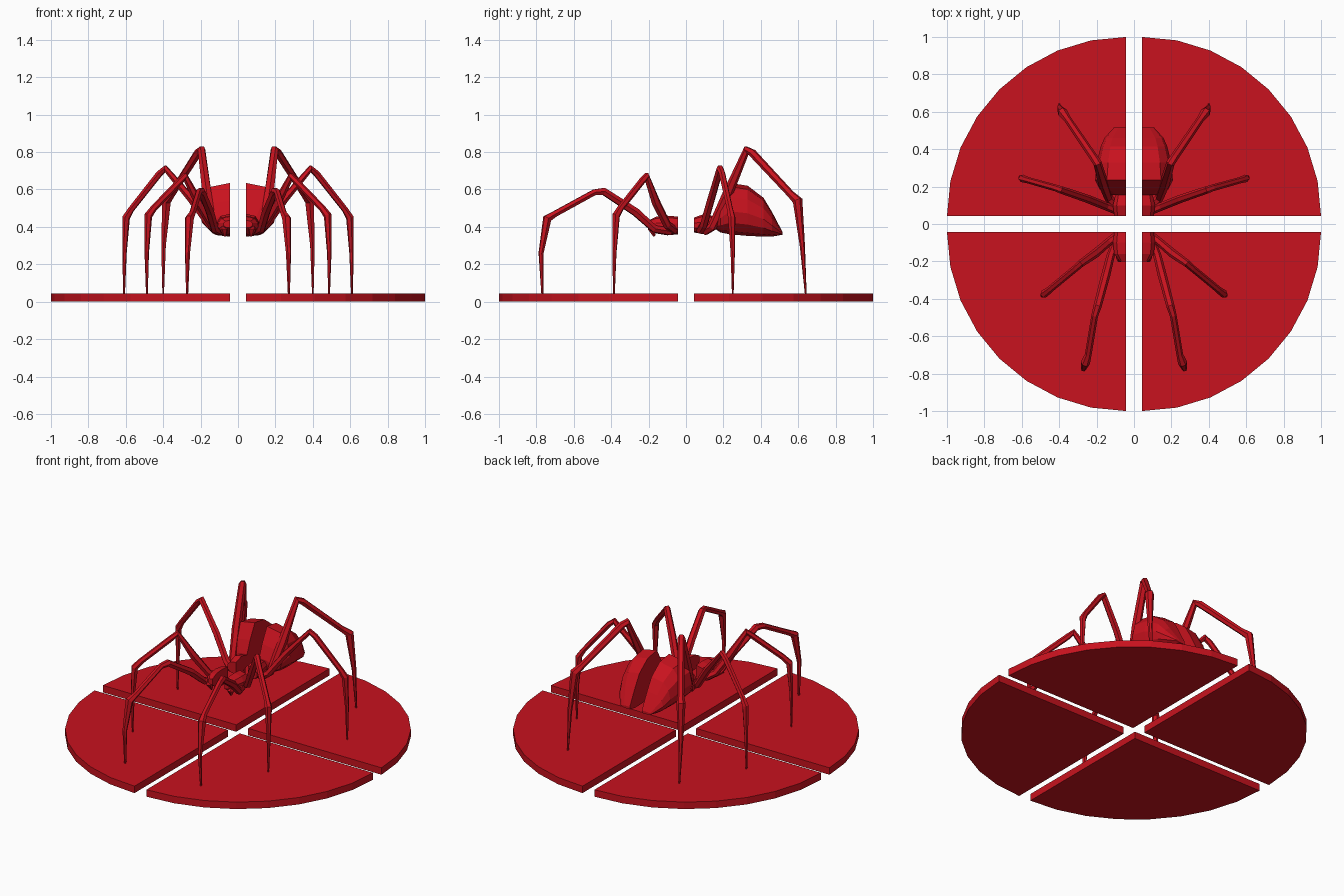
import bpy, bmesh
from math import sin, cos, pi
from mathutils import Vector

GAP = 0.043   # every quarter is shifted outwards by this much
red = bpy.data.materials.new("red")
red.diffuse_color = (0.58, 0.006, 0.013, 1)


def finish(name, bm):
    bmesh.ops.recalc_face_normals(bm, faces=bm.faces)
    me = bpy.data.meshes.new(name)
    bm.to_mesh(me)
    bm.free()
    ob = bpy.data.objects.new(name, me)
    bpy.context.collection.objects.link(ob)
    me.materials.append(red)
    m = ob.modifiers.new("mirror", 'MIRROR')
    m.use_axis = (True, False, False)
    m.use_mirror_merge = False
    return ob


def loft(name, rings):
    bm = bmesh.new()
    vs = [[bm.verts.new(p) for p in r] for r in rings]
    n = len(vs[0])
    for a, b in zip(vs, vs[1:]):
        for i in range(n):
            j = (i + 1) % n
            bm.faces.new((a[i], a[j], b[j], b[i]))
    bm.faces.new(vs[0])
    bm.faces.new(vs[-1])
    return finish(name, bm)


def half_body(name, stations, sides=5):
    # D-shaped sections (y, width, z bottom, z top), flat side on the cut
    rings = []
    for y, w, zb, zt in stations:
        zc = zb + (zt - zb) * 0.45
        ring = []
        for i in range(sides + 1):
            a = -pi / 2 + pi * i / sides
            s, c = sin(a), max(cos(a), 0)
            ring.append((GAP + w * c ** 0.7, y, zc + s * ((zt - zc) if s > 0 else (zc - zb))))
        rings.append(ring)
    return loft(name, rings)


def tube(name, path, sides=6):
    # tapered limb through (x, y, z, radius) points
    pts = [Vector(p[:3]) for p in path]
    flat = pts[-1] - pts[0]
    side = Vector((flat.y, -flat.x, 0)).normalized()
    rings = []
    for i, p in enumerate(pts):
        t = Vector()
        if i > 0:
            t += (p - pts[i - 1]).normalized()
        if i < len(pts) - 1:
            t += (pts[i + 1] - p).normalized()
        t.normalize()
        u = (side - t * side.dot(t)).normalized()
        v = t.cross(u)
        r = path[i][3]
        rings.append([p + r * (u * cos(2 * pi * k / sides) + v * sin(2 * pi * k / sides))
                      for k in range(sides)])
    return loft(name, rings)


# Quartered base disc
R = 1 - GAP
for name, sy in (("front_base_quarter", -1), ("back_base_quarter", 1)):
    outline = [(GAP, sy * GAP)] + [(GAP + R * cos(pi / 16 * i), sy * (GAP + R * sin(pi / 16 * i)))
                                   for i in range(9)]
    loft(name, [[(x, y, z) for x, y in outline] for z in (0, 0.045)])

# Body halves
half_body("abdomen", [(0.155, 0.09, 0.39, 0.46), (0.185, 0.14, 0.37, 0.54), (0.235, 0.165, 0.36, 0.635),
                      (0.33, 0.155, 0.352, 0.62), (0.415, 0.135, 0.348, 0.555),
                      (0.46, 0.115, 0.348, 0.48), (0.515, 0.065, 0.358, 0.375)], 6)
half_body("rear_thorax", [(GAP, 0.065, 0.37, 0.45), (0.10, 0.072, 0.36, 0.47), (0.17, 0.055, 0.39, 0.45)])
half_body("head", [(-GAP, 0.065, 0.36, 0.455), (-0.10, 0.072, 0.355, 0.46),
                   (-0.16, 0.065, 0.365, 0.455), (-0.2, 0.035, 0.395, 0.435)])
tube("fang", [(0.075, -0.16, 0.41, 0.022), (0.075, -0.185, 0.385, 0.022), (0.07, -0.17, 0.35, 0.006)], 5)

# Legs: hip, thigh, knee, shin, ankle, foot
legs = {
    "front_leg": [(0.09, -0.08, 0.375, 0.022), (0.125, -0.17, 0.39, 0.022), (0.15, -0.27, 0.48, 0.024),
                  (0.195, -0.44, 0.59, 0.022), (0.21, -0.49, 0.585, 0.018), (0.245, -0.70, 0.47, 0.018),
                  (0.26, -0.742, 0.445, 0.025), (0.27, -0.775, 0.26, 0.014), (0.272, -0.768, 0.045, 0.006)],
    "front_middle_leg": [(0.09, -0.06, 0.38, 0.022), (0.14, -0.10, 0.41, 0.022), (0.21, -0.16, 0.53, 0.024),
                         (0.285, -0.212, 0.672, 0.02), (0.31, -0.235, 0.645, 0.018), (0.45, -0.35, 0.50, 0.018),
                         (0.48, -0.374, 0.46, 0.022), (0.488, -0.383, 0.26, 0.012), (0.487, -0.385, 0.045, 0.005)],
    "rear_middle_leg": [(0.10, 0.075, 0.38, 0.022), (0.15, 0.095, 0.41, 0.022), (0.25, 0.135, 0.55, 0.022),
                        (0.388, 0.182, 0.712, 0.02), (0.42, 0.193, 0.685, 0.018), (0.57, 0.235, 0.495, 0.017),
                        (0.598, 0.244, 0.45, 0.021), (0.607, 0.25, 0.26, 0.012), (0.609, 0.25, 0.045, 0.005)],
    "rear_leg": [(0.10, 0.10, 0.375, 0.022), (0.135, 0.14, 0.40, 0.024), (0.165, 0.22, 0.57, 0.028),
                 (0.195, 0.325, 0.812, 0.023), (0.215, 0.355, 0.795, 0.022), (0.355, 0.56, 0.575, 0.02),
                 (0.382, 0.597, 0.54, 0.027), (0.398, 0.622, 0.30, 0.014), (0.40, 0.64, 0.045, 0.005)],
}
for name, path in legs.items():
    tube(name, path)
